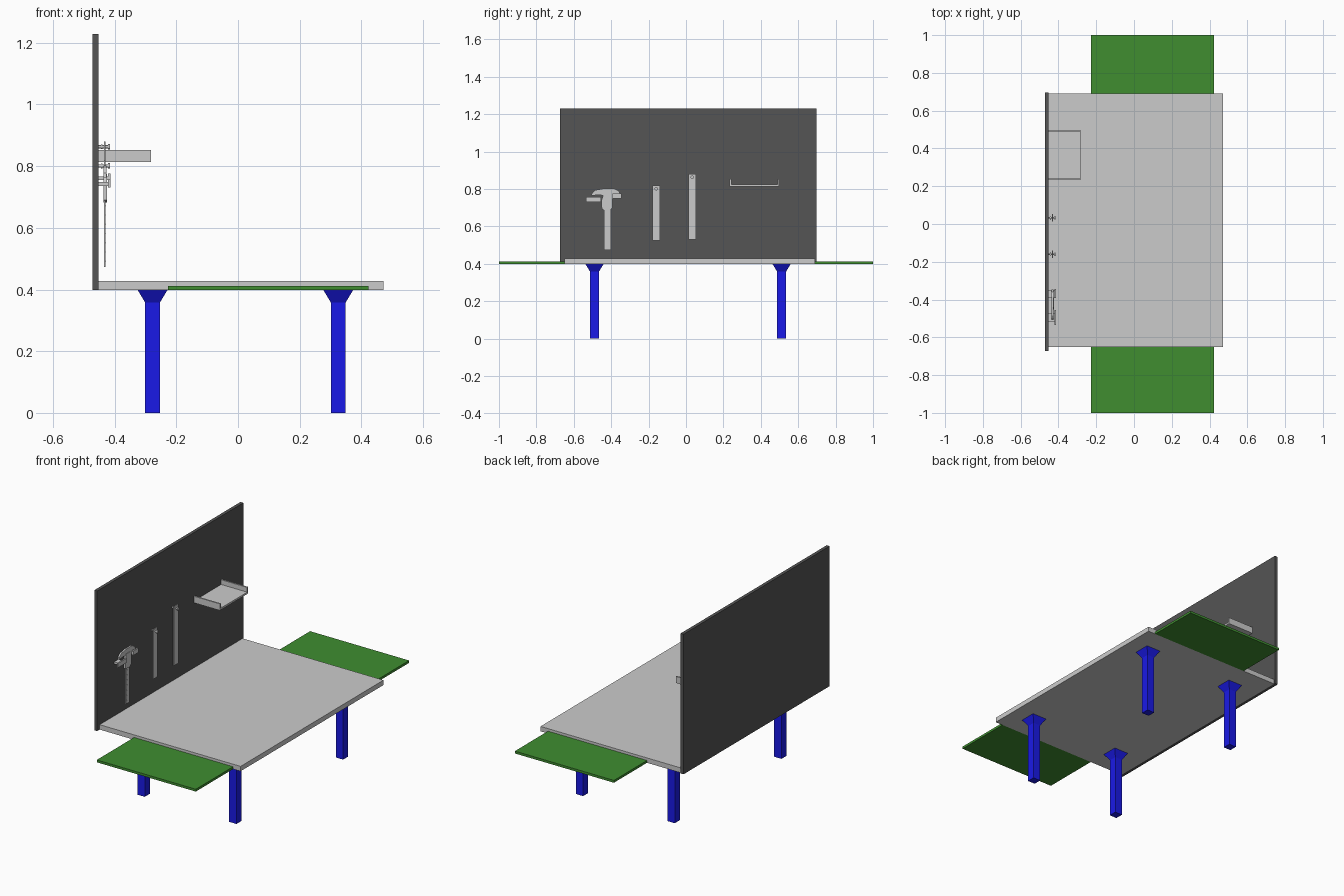
import bpy, bmesh
from math import radians
from mathutils import Matrix

if "Cube" in bpy.data.objects:
    bpy.data.objects.remove(bpy.data.objects["Cube"])


def material(name, rgb):
    m = bpy.data.materials.new(name)
    m.diffuse_color = (*rgb, 1)
    m.use_nodes = True
    m.node_tree.nodes["Principled BSDF"].inputs["Base Color"].default_value = m.diffuse_color
    return m


BLUE = material("blue", (0.01, 0.01, 0.8))
GREEN = material("green", (0.05, 0.27, 0.03))
DARK = material("dark_grey", (0.09, 0.09, 0.09))


def finish(name, bm, mat=None):
    bmesh.ops.recalc_face_normals(bm, faces=bm.faces)
    me = bpy.data.meshes.new(name)
    bm.to_mesh(me)
    bm.free()
    ob = bpy.data.objects.new(name, me)
    bpy.context.collection.objects.link(ob)
    if mat:
        me.materials.append(mat)
    return ob


def box(name, x, y, z, mat=None):
    bm = bmesh.new()
    mid = [(a + b) / 2 for a, b in (x, y, z)]
    size = [b - a for a, b in (x, y, z)]
    bmesh.ops.create_cube(bm, size=1, matrix=Matrix.Translation(mid) @ Matrix.Diagonal((*size, 1)))
    return finish(name, bm, mat)


def plate(name, pts, x0, x1):
    """Extrude a (y, z) outline along x."""
    bm = bmesh.new()
    f = bm.faces.new([bm.verts.new((x0, y, z)) for y, z in pts])
    r = bmesh.ops.extrude_face_region(bm, geom=[f])
    bmesh.ops.translate(bm, vec=(x1 - x0, 0, 0), verts=[v for v in r["geom"] if isinstance(v, bmesh.types.BMVert)])
    return finish(name, bm)


def peg(name, y, z):
    """Round peg with collar and head, sticking out of the panel."""
    bm = bmesh.new()
    for x0, x1, r in ((-0.455, -0.415, 0.005), (-0.445, -0.439, 0.008), (-0.422, -0.415, 0.009)):
        m = Matrix.Translation(((x0 + x1) / 2, y, z)) @ Matrix.Rotation(radians(90), 4, 'Y')
        bmesh.ops.create_cone(bm, cap_ends=True, segments=16, radius1=r, radius2=r, depth=x1 - x0, matrix=m)
    return finish(name, bm)


# Table top, tool panel and side leaves
box("table_top", (-0.453, 0.472), (-0.65, 0.69), (0.398, 0.427))
box("tool_panel", (-0.472, -0.453), (-0.673, 0.697), (0.398, 1.229), DARK)
box("leaf_front", (-0.227, 0.423), (-1.0, -0.65), (0.398, 0.412), GREEN)
box("leaf_back", (-0.227, 0.423), (0.69, 1.0), (0.398, 0.412), GREEN)

# Square legs with flared heads
for i, x in enumerate((-0.277, 0.325)):
    for j, y in enumerate((-0.489, 0.511)):
        bm = bmesh.new()
        rings = []
        for z, h in ((0, 0.024), (0.358, 0.024), (0.398, 0.048)):
            rings.append([bm.verts.new((x + sx * h, y + sy * h, z))
                          for sx, sy in ((-1, -1), (1, -1), (1, 1), (-1, 1))])
        for a, b in zip(rings, rings[1:]):
            for k in range(4):
                bm.faces.new((a[k], a[k - 1], b[k - 1], b[k]))
        bm.faces.new(rings[0])
        bm.faces.new(rings[-1])
        finish(f"leg_{i}{j}", bm, BLUE)

# Channel shaped shelf
plate("shelf", [(0.233, 0.813), (0.498, 0.813), (0.498, 0.852), (0.489, 0.852),
                (0.489, 0.824), (0.242, 0.824), (0.242, 0.852), (0.233, 0.852)], -0.453, -0.282)

# Two hanging rulers on pegs
for n, (y, z0, z1) in enumerate(((-0.16, 0.524, 0.818), (0.033, 0.53, 0.88))):
    box(f"ruler_{n}", (-0.435, -0.429), (y - 0.02, y + 0.02), (z0, z1))
    peg(f"ruler_peg_{n}", y, z1 - 0.017)

# Caliper: beam with scale ticks, head with jaws, slider
plate("caliper_beam", [(-0.438, 0.473), (-0.402, 0.473), (-0.402, 0.79), (-0.438, 0.79)], -0.435, -0.430)
for k in range(7):
    z = 0.49 + k * 0.03
    box(f"caliper_tick_{k}", (-0.431, -0.4285), (-0.438, -0.424), (z, z + 0.004))
plate("caliper_head", [(-0.44, 0.765), (-0.47, 0.768), (-0.505, 0.764), (-0.503, 0.778), (-0.485, 0.794),
                       (-0.44, 0.802), (-0.385, 0.802), (-0.36, 0.79), (-0.348, 0.768),
                       (-0.375, 0.775), (-0.40, 0.765)], -0.436, -0.426)
plate("caliper_slider", [(-0.45, 0.69), (-0.41, 0.683), (-0.393, 0.70), (-0.393, 0.765),
                         (-0.40, 0.775), (-0.44, 0.775), (-0.452, 0.74)], -0.436, -0.424)

# Wide brackets holding the caliper jaws
for n, (y0, y1, z) in enumerate(((-0.535, -0.455, 0.742), (-0.392, -0.345, 0.761))):
    box(f"bracket_head_{n}", (-0.421, -0.413), (y0, y1), (z - 0.011, z + 0.015))
    m = (y0 + y1) / 2
    box(f"bracket_arm_{n}", (-0.453, -0.421), (m - 0.02, m + 0.02), (z - 0.006, z + 0.006))
